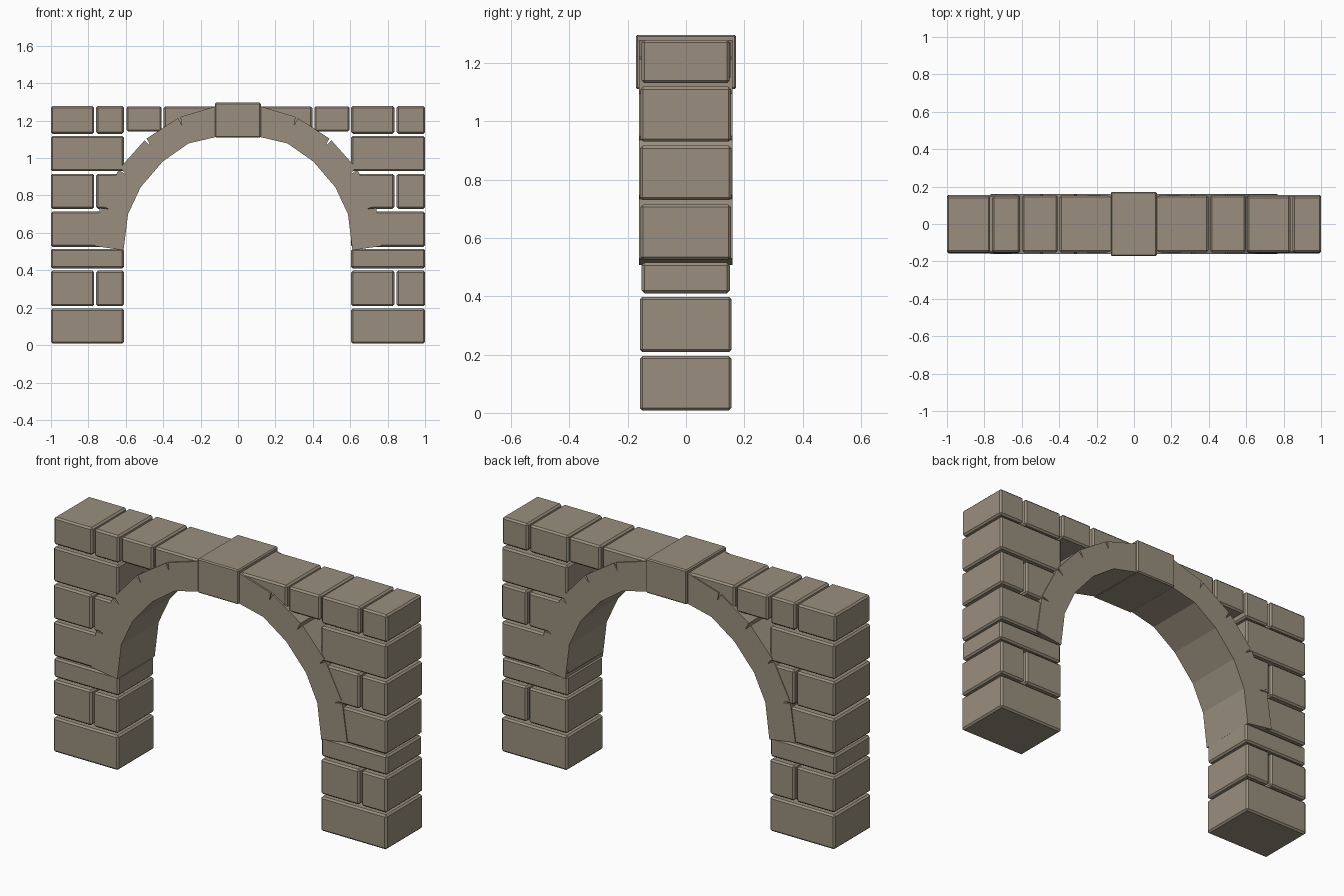
import bpy, bmesh, math

if "Cube" in bpy.data.objects:
    bpy.data.objects.remove(bpy.data.objects["Cube"])

stone = bpy.data.materials.new("warm grey stone")
stone.diffuse_color = (0.32, 0.275, 0.21, 1)
stone.use_nodes = True
stone.node_tree.nodes["Principled BSDF"].inputs["Base Color"].default_value = stone.diffuse_color


def prism(name, profile, y0, y1, bevel):
    """Extrude an (x, z) profile from y0 to y1 and chamfer its edges."""
    bm = bmesh.new()
    front = [bm.verts.new((x, y0, z)) for x, z in profile]
    back = [bm.verts.new((x, y1, z)) for x, z in profile]
    n = len(profile)
    bm.faces.new(front)
    bm.faces.new(back[::-1])
    for i in range(n):
        j = (i + 1) % n
        bm.faces.new((front[j], front[i], back[i], back[j]))
    bmesh.ops.recalc_face_normals(bm, faces=bm.faces[:])
    if bevel:
        bmesh.ops.bevel(bm, geom=bm.edges[:], offset=bevel, segments=1,
                        affect='EDGES', profile=0.5)
    me = bpy.data.meshes.new(name)
    bm.to_mesh(me)
    bm.free()
    me.materials.append(stone)
    ob = bpy.data.objects.new(name, me)
    bpy.context.collection.objects.link(ob)


def block(name, x0, x1, z0, z1, y0=-0.155, y1=0.155, bevel=0.009):
    prism(name, [(x0, z0), (x1, z0), (x1, z1), (x0, z1)], y0, y1, bevel)


# Pier courses: bottom, top, split into two blocks, front and back depth
courses = [
    (0.008, 0.195, False, -0.158, 0.156),
    (0.208, 0.398, True, -0.158, 0.156),
    (0.410, 0.515, False, -0.152, 0.150),
    (0.525, 0.714, False, -0.156, 0.155),
    (0.729, 0.916, True, -0.158, 0.156),
    (0.930, 1.118, False, -0.156, 0.155),
    (1.130, 1.278, True, -0.152, 0.149),
]
for side, x0, x1, gap in (("left", -1.0, -0.61, -0.764), ("right", 0.605, 1.0, 0.842)):
    for i, (z0, z1, split, y0, y1) in enumerate(courses):
        spans = [(x0, gap - 0.006), (gap + 0.006, x1)] if split else [(x0, x1)]
        for k, (a, b) in enumerate(spans):
            block(f"{side}_pier_course_{i + 1}_{k + 1}", a, b, z0, z1, y0, y1)

# Top course blocks over the arch, either side of the keystone
for side, s in (("left", -1), ("right", 1)):
    for k, (a, b, z0) in enumerate(((0.408, 0.597, 1.142), (0.11, 0.397, 1.132))):
        lo, hi = sorted((s * a, s * b))
        block(f"{side}_top_block_{k + 1}", lo, hi, z0, 1.277, -0.152, 0.153)

# Arch stones, with a small open notch at the outer end of each joint
inner = [(0.612, 0.507), (0.588, 0.70), (0.52, 0.845), (0.402, 0.982), (0.265, 1.078), (0.12, 1.112)]
outer = [(0.768, 0.53), (0.738, 0.74), (0.635, 0.943), (0.495, 1.10), (0.315, 1.218), (0.115, 1.278)]


def lerp(p, q, t):
    return (p[0] + (q[0] - p[0]) * t, p[1] + (q[1] - p[1]) * t)


for side, s in (("left", -1), ("right", 1)):
    for i in range(5):
        a, b, c, d = inner[i], inner[i + 1], outer[i + 1], outer[i]
        t0 = 0.0 if i == 0 else 0.035
        t1 = 1.0 if i == 4 else 0.965
        pts = [a, b, lerp(b, c, 0.7), lerp(d, c, t1), lerp(d, c, t0), lerp(a, d, 0.7)]
        prism(f"{side}_arch_stone_{i + 1}", [(s * x, z) for x, z in pts],
              -0.161, 0.160, 0)

# Keystone
block("keystone", -0.123, 0.122, 1.11, 1.296, -0.172, 0.172, 0.006)
